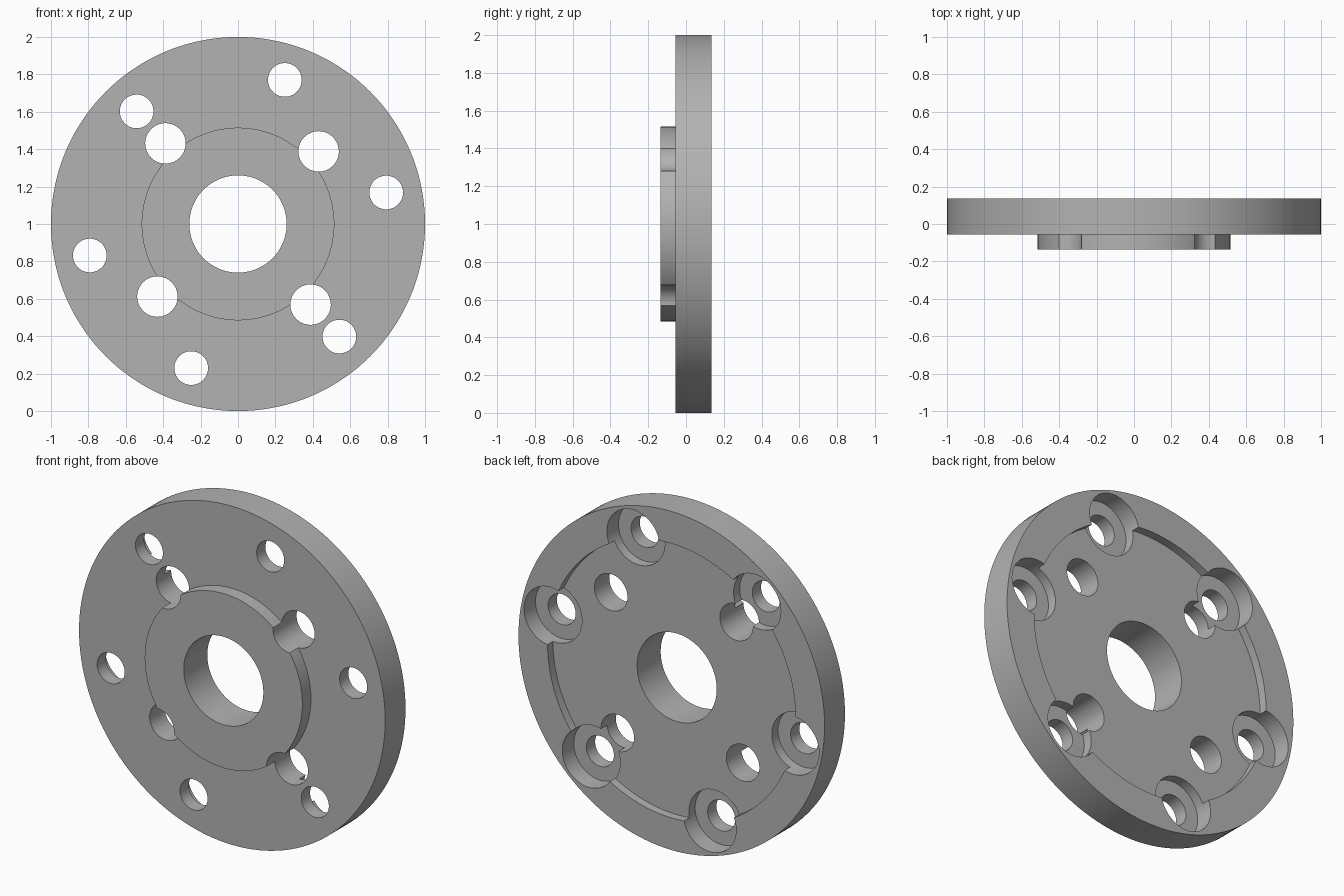
import bpy, bmesh
from math import sin, cos, pi, radians
from mathutils import Vector

if "Cube" in bpy.data.objects:
    bpy.data.objects.remove(bpy.data.objects["Cube"], do_unlink=True)

metal = bpy.data.materials.new("grey metal")
metal.use_nodes = True
GREY = (0.45, 0.45, 0.45, 1)
metal.diffuse_color = GREY
metal.node_tree.nodes["Principled BSDF"].inputs["Base Color"].default_value = GREY


def lathe(name, profile, centre, segments):
    """Turn a closed (radius, y) profile around the y axis."""
    bm = bmesh.new()
    rings = []
    for i in range(segments):
        a = 2 * pi * i / segments
        rings.append([bm.verts.new((r * cos(a), y, r * sin(a))) for r, y in profile])
    count = len(profile)
    for i, ring in enumerate(rings):
        after = rings[(i + 1) % segments]
        for j in range(count):
            k = (j + 1) % count
            if profile[j][0] or profile[k][0]:
                bm.faces.new((ring[j], ring[k], after[k], after[j]))
    bmesh.ops.remove_doubles(bm, verts=bm.verts, dist=1e-5)
    bmesh.ops.recalc_face_normals(bm, faces=bm.faces)
    mesh = bpy.data.meshes.new(name)
    bm.to_mesh(mesh)
    bm.free()
    mesh.materials.append(metal)
    obj = bpy.data.objects.new(name, mesh)
    obj.location = centre
    bpy.context.collection.objects.link(obj)
    return obj


def on_circle(radius, degrees):
    a = radians(degrees)
    return Vector((radius * cos(a), 0, 1 + radius * sin(a)))


# Flange body: disc, raised front boss, centre bore and shallow back recess
BOSS_Y, FRONT_Y, BACK_Y = -0.135, -0.055, 0.135
RECESS_Y, SEAT_Y = 0.085, 0.027
body_profile = [(0.26, BOSS_Y), (0.515, BOSS_Y), (0.515, FRONT_Y), (1, FRONT_Y),
                (1, BACK_Y), (0.81, BACK_Y), (0.81, RECESS_Y), (0.26, RECESS_Y)]
flange = lathe("flange", body_profile, (0, 0, 1), 144)

# Counterbored bolt holes around the rim, plain holes beside the boss
bolt_profile = [(0, -0.3), (0.09, -0.3), (0.09, SEAT_Y), (0.172, SEAT_Y),
                (0.172, 0.3), (0, 0.3)]
pin_profile = [(0, -0.3), (0.108, -0.3), (0.108, 0.3), (0, 0.3)]
cutters = [lathe("bolt_hole_cutter", bolt_profile, on_circle(0.81, 12 + 60 * i), 64)
           for i in range(6)]
cutters += [lathe("pin_hole_cutter", pin_profile, on_circle(0.58, 42 + 90 * i), 64)
            for i in range(4)]

bpy.ops.object.select_all(action="DESELECT")
flange.select_set(True)
bpy.context.view_layer.objects.active = flange
for cutter in cutters:
    cutter.hide_render = True
    cut = flange.modifiers.new("hole", "BOOLEAN")
    cut.operation = "DIFFERENCE"
    cut.solver = "EXACT"
    cut.object = cutter
    bpy.ops.object.modifier_apply(modifier=cut.name)
for cutter in cutters:
    bpy.data.objects.remove(cutter, do_unlink=True)

bpy.ops.object.shade_smooth_by_angle(angle=radians(30))
